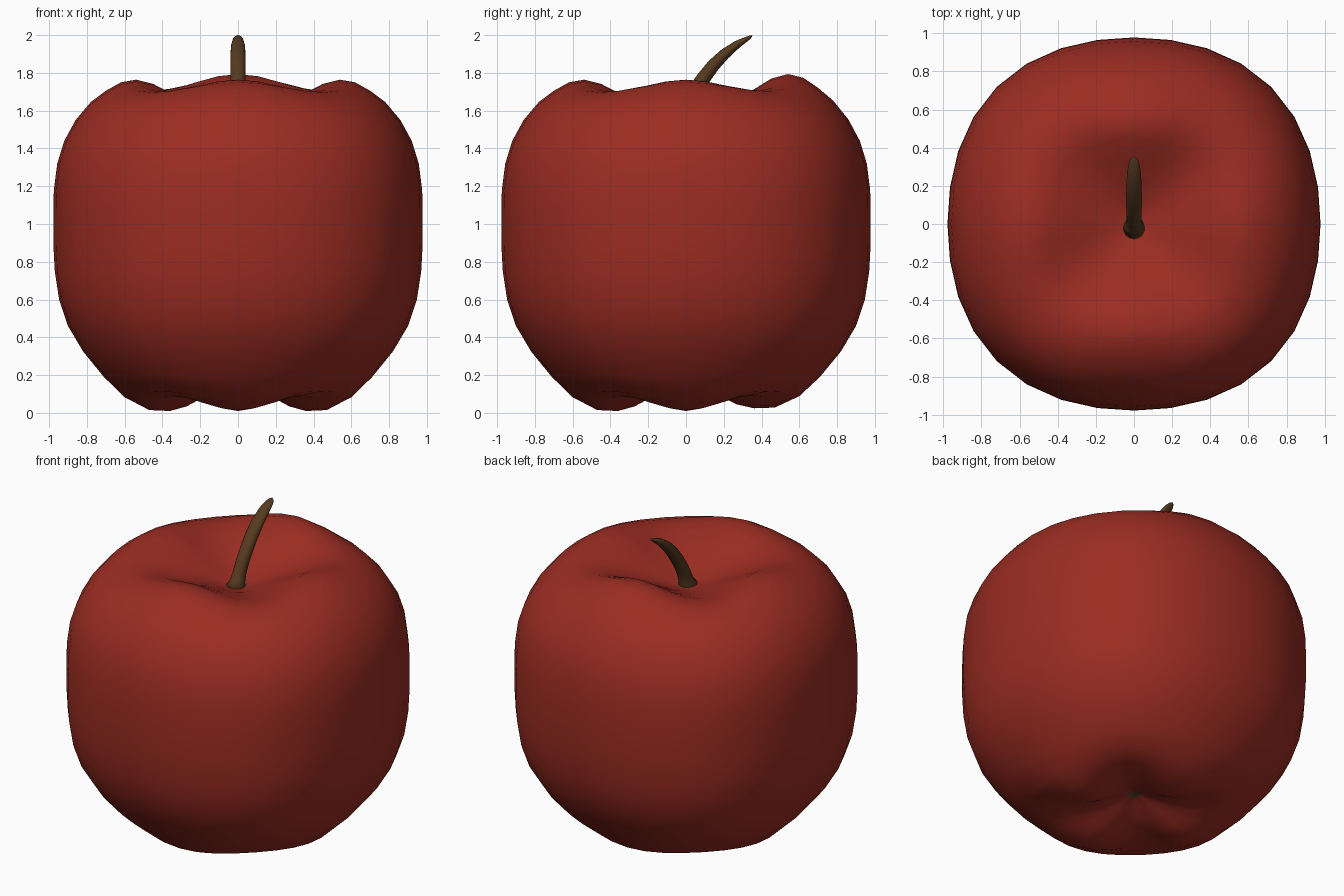
import bpy, bmesh
from math import sin, cos, pi, exp
from mathutils import Vector

if "Cube" in bpy.data.objects:
    bpy.data.objects.remove(bpy.data.objects["Cube"])


def material(name, rgb):
    m = bpy.data.materials.new(name)
    m.diffuse_color = (*rgb, 1)
    m.use_nodes = True
    m.node_tree.nodes["Principled BSDF"].inputs["Base Color"].default_value = m.diffuse_color
    return m


def loft(name, rings, mats, smooth=True):
    """Skin a list of vertex rings; a one-point ring closes an end."""
    bm = bmesh.new()
    rows = [[bm.verts.new(p) for p in ring] for ring in rings]
    for a, b in zip(rows, rows[1:]):
        n = max(len(a), len(b))
        for i in range(n):
            j = (i + 1) % n
            if len(a) == 1:
                bm.faces.new((a[0], b[j], b[i]))
            elif len(b) == 1:
                bm.faces.new((a[i], a[j], b[0]))
            else:
                bm.faces.new((a[i], a[j], b[j], b[i]))
    bmesh.ops.recalc_face_normals(bm, faces=bm.faces)
    for f in bm.faces:
        f.smooth = smooth
    me = bpy.data.meshes.new(name)
    bm.to_mesh(me)
    bm.free()
    for m in mats:
        me.materials.append(m)
    ob = bpy.data.objects.new(name, me)
    bpy.context.collection.objects.link(ob)
    return ob


red = material("apple_red", (0.33, 0.026, 0.016))
brown = material("stem_brown", (0.095, 0.042, 0.014))
olive = material("olive_brown", (0.09, 0.065, 0.02))

# Apple body: lathe profile (radius, height) from blossom end to stem end
profile = [(0, 0.17), (0.035, 0.165), (0.1, 0.13), (0.18, 0.085), (0.27, 0.035),
           (0.36, 0.01), (0.47, 0.015), (0.6, 0.083), (0.71, 0.19), (0.82, 0.325),
           (0.9, 0.46), (0.947, 0.6), (0.97, 0.75), (0.978, 0.9), (0.978, 1.05),
           (0.975, 1.18), (0.957, 1.32), (0.92, 1.44), (0.86, 1.55), (0.78, 1.645),
           (0.7, 1.705), (0.62, 1.75), (0.54, 1.764), (0.45, 1.742), (0.33, 1.68),
           (0.2, 1.622), (0.1, 1.58), (0.05, 1.57), (0, 1.565)]
SEG = 32


def body_point(r, z, t):
    diag = (1 - cos(4 * t)) / 2          # 0 on the axes, 1 on the diagonals
    back = max(0, sin(t)) ** 4
    if z > 1:                            # four soft lobes round the top rim
        w = exp(-((r - 0.52) / 0.22) ** 2)
        z += w * (0.03 * back - 0.065 * diag)
    else:                                # four deeper lobes underneath
        w = exp(-((r - 0.4) / 0.2) ** 2)
        z += w * (0.015 * back + 0.085 * diag)
    r *= 1 + 0.04 * diag
    return (r * cos(t), r * sin(t), z)


rings = [[body_point(r, z, 2 * pi * i / SEG) for i in range(SEG)] if r else [(0, 0, z)]
         for r, z in profile]
body = loft("apple_body", rings, [red, olive])
for f in body.data.polygons:             # olive spots at both hollows
    if f.center.xy.length < 0.05:
        f.material_index = 1

# Stem: flared foot, bending back, (y, z, half width x, half thickness)
path = [(-0.02, 1.55, 0.065, 0.065), (-0.005, 1.59, 0.045, 0.047),
        (0.02, 1.65, 0.04, 0.042), (0.055, 1.715, 0.04, 0.04),
        (0.095, 1.775, 0.041, 0.037), (0.145, 1.84, 0.041, 0.034),
        (0.205, 1.9, 0.04, 0.029), (0.27, 1.95, 0.036, 0.021),
        (0.325, 1.982, 0.026, 0.012), (0.343, 1.992, 0.016, 0.007)]
stem_rings = [[(0, -0.02, 1.54)]]
for k, (y, z, a, b) in enumerate(path):
    p, q = path[max(k - 1, 0)], path[min(k + 1, len(path) - 1)]
    d = Vector((0, q[0] - p[0], q[1] - p[1])).normalized()
    side = Vector((0, d.z, -d.y))
    stem_rings.append([Vector((a * cos(t), y, z)) + side * b * sin(t)
                       for t in (2 * pi * i / 16 for i in range(16))])
stem_rings.append([(0, 0.352, 2.0)])
loft("stem", stem_rings, [brown])
